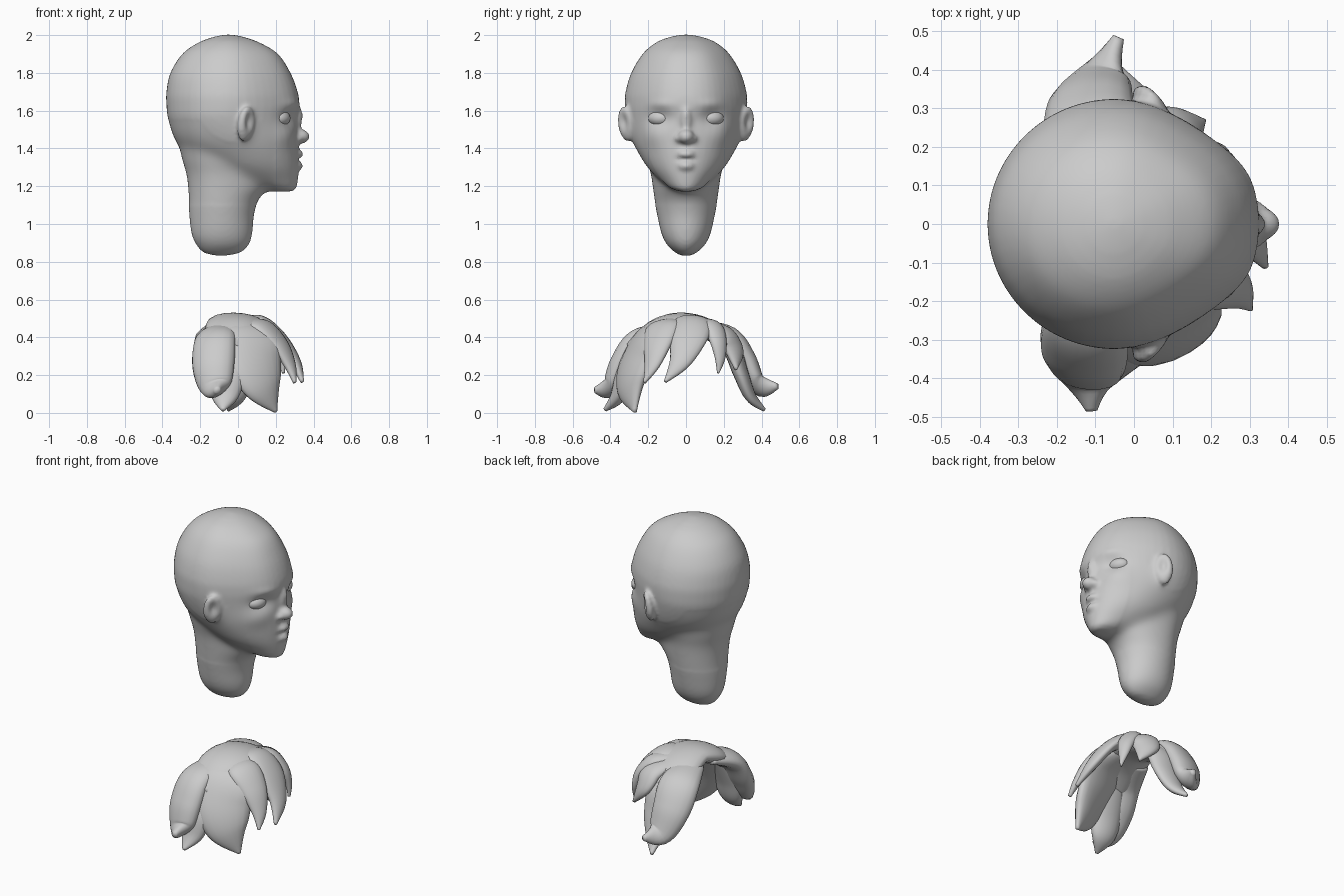
import bpy, bmesh, math
from mathutils import Vector, Matrix, Euler

if "Cube" in bpy.data.objects:
    bpy.data.objects.remove(bpy.data.objects["Cube"])


def smooth_path(pts, steps):
    """Catmull-Rom resampling of tuples of any length."""
    p = [pts[0]] + list(pts) + [pts[-1]]
    out = []
    for i in range(1, len(p) - 2):
        for k in range(steps):
            t = k / steps
            out.append([0.5 * (2 * b + (c - a) * t + (2 * a - 5 * b + 4 * c - d) * t * t
                               + (3 * b - a - 3 * c + d) * t ** 3)
                        for a, b, c, d in zip(p[i - 1], p[i], p[i + 1], p[i + 2])])
    return out + [list(pts[-1])]


def skin(bm, rings):
    """Bridge closed rings of points and cap both ends."""
    vs = [[bm.verts.new(co) for co in r] for r in rings]
    n = len(vs[0])
    faces = [bm.faces.new(vs[0][::-1]), bm.faces.new(vs[-1])]
    for a, b in zip(vs, vs[1:]):
        for i in range(n):
            j = (i + 1) % n
            faces.append(bm.faces.new((a[i], a[j], b[j], b[i])))
    bmesh.ops.recalc_face_normals(bm, faces=faces)


def egg_loft(bm, sections, taper=0.0, n=48):
    """Sections: z, back x, front x, x of greatest width, half width."""
    rings = []
    for z, xb, xf, xc, w in smooth_path(sections, 5):
        ramp = taper * min(max((z - 1.35) / .3, 0), 1)
        ring = []
        for i in range(n):
            a = 2 * math.pi * i / n
            c = math.cos(a)
            narrow = 1 - ramp * math.sin(2 * a) ** 2 if c > 0 else 1
            ring.append((xc + c * ((xf - xc) if c > 0 else (xc - xb)), w * narrow * math.sin(a), z))
        rings.append(ring)
    skin(bm, rings)


def ball(bm, loc, size, rot=(0, 0, 0)):
    bmesh.ops.create_uvsphere(bm, u_segments=28, v_segments=18, radius=1,
                              matrix=Matrix.LocRotScale(Vector(loc), Euler(rot), Vector(size)))


def finish(bm, name):
    me = bpy.data.meshes.new(name)
    bm.to_mesh(me)
    bm.free()
    for p in me.polygons:
        p.use_smooth = True
    ob = bpy.data.objects.new(name, me)
    bpy.context.collection.objects.link(ob)
    return ob


# Head: skull, jaw, neck, nose, lips and ears fused into one skin
bm = bmesh.new()
egg_loft(bm, [(1.172, .17, .285, .23, .03), (1.19, .08, .308, .2, .082),
              (1.24, -.04, .318, .11, .148), (1.30, -.14, .322, .06, .206),
              (1.37, -.27, .322, .02, .25), (1.45, -.337, .318, -.02, .29),
              (1.555, -.37, .315, -.05, .318), (1.63, -.379, .325, -.05, .325),
              (1.70, -.379, .316, -.05, .32), (1.80, -.358, .278, -.05, .29),
              (1.90, -.295, .212, -.05, .23), (1.96, -.21, .115, -.05, .16),
              (1.99, -.13, .03, -.05, .085), (2.002, -.07, -.03, -.05, .02)], .08)
egg_loft(bm, [(.832, -.11, -.07, -.09, .02), (.848, -.18, .01, -.09, .055),
              (.89, -.22, .056, -.09, .1), (.95, -.246, .075, -.09, .13),
              (1.05, -.258, .085, -.09, .153), (1.13, -.262, .11, -.09, .168),
              (1.19, -.265, .16, -.09, .176), (1.27, -.275, .17, -.09, .188),
              (1.34, -.297, .15, -.09, .208), (1.5, -.33, .1, -.09, .24)])
ball(bm, (.332, 0, 1.463), (.048, .042, .038))
ball(bm, (.311, 0, 1.53), (.026, .03, .09), (0, .2, 0))
ball(bm, (.31, 0, 1.37), (.036, .05, .026))
ball(bm, (.308, 0, 1.308), (.036, .045, .028))
for s in (-1, 1):
    ball(bm, (.312, s * .036, 1.452), (.032, .025, .024))
    ball(bm, (.042, s * .317, 1.53), (.055, .032, .095), (-.18 * s, 0, -.75 * s))
raw = finish(bm, "head_raw")
mod = raw.modifiers.new("fuse", 'REMESH')
mod.mode = 'VOXEL'
mod.voxel_size = .011
mod = raw.modifiers.new("soften", 'SMOOTH')
mod.factor = .5
mod.iterations = 7
dg = bpy.context.evaluated_depsgraph_get()
mesh = bpy.data.meshes.new_from_object(raw.evaluated_get(dg))
bpy.data.objects.remove(raw)
head = bpy.data.objects.new("head", mesh)
bpy.context.collection.objects.link(head)

# Blend the skull base and jaw into the neck
bm = bmesh.new()
bm.from_mesh(mesh)
blend = [v for v in bm.verts if 1.1 < v.co.z < 1.55 and v.co.x < .2 and abs(v.co.y) < .28]
for i in range(30):
    bmesh.ops.smooth_vert(bm, verts=blend, factor=.5, use_axis_x=True, use_axis_y=True, use_axis_z=True)
bm.to_mesh(mesh)
bm.free()

# Soft sculpt strokes: centre, radii, push (mirrored in y)
strokes = [((.27, .135, 1.56), (.08, .065, .045), (-.022, 0, 0)),
           ((.27, .13, 1.635), (.08, .07, .025), (.008, 0, 0)),
           ((.25, .17, 1.47), (.09, .08, .06), (.008, .006, 0)),
           ((.34, .02, 1.342), (.05, .035, .010), (-.008, 0, 0)),
           ((.075, .345, 1.54), (.03, .03, .05), (-.020, -.016, 0))]
for v in mesh.vertices:
    s = -1 if v.co.y < 0 else 1
    p = Vector((v.co.x, abs(v.co.y), v.co.z))
    move = Vector((0, 0, 0))
    for c, r, d in strokes:
        q = sum(((p[i] - c[i]) / r[i]) ** 2 for i in range(3))
        if q < 9:
            move += Vector(d) * math.exp(-q)
    v.co += Vector((move.x, move.y * s, move.z))
for p in mesh.polygons:
    p.use_smooth = True

# Eyeballs
for s, side in ((-1, "right"), (1, "left")):
    bm = bmesh.new()
    ball(bm, (.225, s * .138, 1.56), (.05, .064, .043), (0, 0, s * .4))
    finish(bm, side + "_eye")


# Hair: flattened tapering locks lying around a centre
def lock(name, pts, n=18):
    """Points: x, y, z, half width, half thickness."""
    path = smooth_path(pts, 7)
    rings = []
    for i, (x, y, z, w, t) in enumerate(path):
        a, b = path[max(i - 1, 0)], path[min(i + 1, len(path) - 1)]
        tan = (Vector(b[:3]) - Vector(a[:3])).normalized()
        co = Vector((x, y, z))
        side = tan.cross(co - Vector((-.03, 0, .05))).normalized()
        nor = side.cross(tan).normalized()
        w, t = max(w, .004), max(t, .004)
        rings.append([co + side * w * math.cos(k * 2 * math.pi / n)
                      + nor * t * math.sin(k * 2 * math.pi / n) for k in range(n)])
    bm = bmesh.new()
    skin(bm, rings)
    finish(bm, name)


lock("crown_hair", [(-.08, -.28, .35, .09, .04), (-.04, -.15, .445, .14, .055),
                    (0, -.02, .475, .15, .055), (-.02, .12, .44, .14, .055),
                    (-.07, .25, .35, .09, .04)])
lock("right_side_sheet", [(.03, -.04, .47, .09, .04), (.06, -.18, .41, .17, .055),
                          (.08, -.26, .28, .165, .055), (.13, -.29, .14, .12, .045),
                          (.2, -.27, .005, .008, .01)])
lock("right_back_lock", [(-.08, -.08, .45, .08, .03), (-.12, -.25, .39, .11, .055),
                         (-.13, -.335, .26, .115, .065), (-.12, -.395, .14, .085, .05),
                         (-.11, -.485, .12, .015, .015)])
lock("right_lower_lock", [(-.04, -.24, .38, .08, .03), (-.06, -.32, .22, .10, .045),
                          (-.07, -.36, .09, .075, .04), (-.08, -.43, .015, .01, .01)])
lock("centre_bang", [(.02, .04, .475, .08, .03), (.12, .04, .475, .10, .04),
                     (.22, .015, .40, .10, .035), (.30, -.03, .275, .06, .03),
                     (.34, -.11, .165, .008, .01)])
lock("right_bang", [(.03, -.08, .465, .08, .03), (.13, -.12, .45, .10, .04),
                    (.22, -.15, .36, .08, .035), (.275, -.18, .25, .045, .025),
                    (.30, -.22, .16, .006, .01)])
lock("left_thin_bang", [(.04, .08, .47, .05, .03), (.13, .14, .455, .06, .035),
                        (.2, .17, .38, .05, .03), (.23, .18, .29, .03, .02),
                        (.24, .17, .21, .005, .008)])
lock("left_bang", [(.02, .1, .46, .06, .03), (.09, .2, .42, .08, .04),
                   (.12, .25, .34, .075, .035), (.18, .265, .23, .006, .01)])
lock("left_back_lock", [(-.08, .06, .46, .08, .03), (-.11, .22, .405, .12, .055),
                        (-.115, .31, .28, .115, .06), (-.085, .38, .15, .08, .045),
                        (-.04, .485, .14, .015, .015)])
lock("left_lower_lock", [(0, .14, .43, .08, .03), (0, .24, .34, .10, .045),
                         (0, .29, .21, .09, .04), (-.02, .34, .09, .06, .03),
                         (-.05, .415, .015, .008, .01)])
